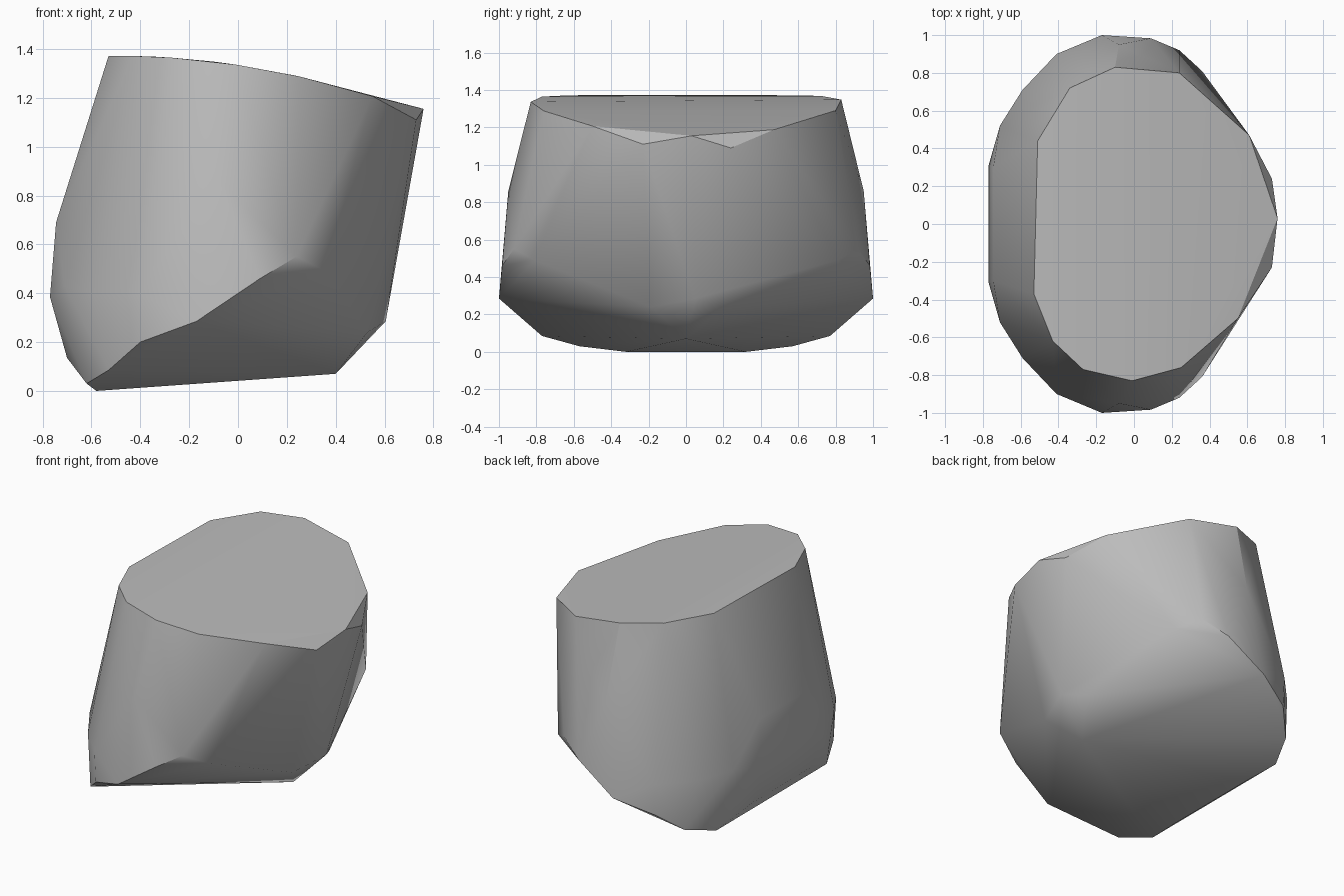
import bpy
import bmesh
import math

default_cube = bpy.data.objects.get("Cube")
if default_cube:
    bpy.data.objects.remove(default_cube, do_unlink=True)


def make_material(name, colour):
    material = bpy.data.materials.new(name)
    material.use_nodes = True
    material.diffuse_color = colour
    material.node_tree.nodes["Principled BSDF"].inputs["Base Color"].default_value = colour
    return material


def mirrored(points):
    """Return the points together with their copies across the y = 0 plane."""
    return points + [(x, -y, z) for x, y, z in points]


def crown_height(x):
    """Gently arched slope of the top face, falling towards +x."""
    return 1.335 - 0.15 * x - 0.15 * x * x


def build_hull(name, points, material, sharp_angle):
    """Wrap the points in a convex skin with smooth sides and sharp creases."""
    mesh = bpy.data.meshes.new(name)
    bm = bmesh.new()
    for point in points:
        bm.verts.new(point)
    result = bmesh.ops.convex_hull(bm, input=list(bm.verts))
    unused = {item for item in result["geom_interior"] + result["geom_unused"]
              if isinstance(item, bmesh.types.BMVert)}
    bmesh.ops.delete(bm, geom=list(unused), context="VERTS")
    bmesh.ops.recalc_face_normals(bm, faces=list(bm.faces))
    bm.to_mesh(mesh)
    bm.free()
    mesh.materials.append(material)
    rock = bpy.data.objects.new(name, mesh)
    bpy.context.collection.objects.link(rock)
    bpy.ops.object.select_all(action="DESELECT")
    rock.select_set(True)
    bpy.context.view_layer.objects.active = rock
    bpy.ops.object.shade_smooth_by_angle(angle=math.radians(sharp_angle))
    return rock


# Sloping top rim
rim_outline = [(0.55, -0.5), (0.25, -0.76), (-0.01, -0.83), (-0.27, -0.77),
               (-0.43, -0.62), (-0.53, -0.37), (-0.51, 0.44), (-0.34, 0.72),
               (-0.1, 0.83), (0.24, 0.8), (0.61, 0.47)]
top_rim = [(x, y, crown_height(x)) for x, y in rim_outline]
top_rim += [(0.76, 0.03, 1.155), (0.73, -0.23, 1.11), (0.73, 0.24, 1.09)]

# Bulging sides
waist = mirrored([(-0.745, 0.3, 0.69), (-0.77, 0.31, 0.385), (-0.71, 0.52, 0.43),
                  (-0.59, 0.71, 0.4), (-0.41, 0.9, 0.4), (-0.08, 0.95, 0.86),
                  (0.09, 0.983, 0.46)])

# Lower crease between the sides and the underside
crease = mirrored([(-0.17, 1, 0.285), (-0.4, 0.9, 0.2), (0.24, 0.92, 0.55),
                   (0.36, 0.81, 0.49), (0.53, 0.19, 0.24)])
crease.append((0.605, 0.05, 0.285))

# Underside, gathered to one low point
underside = mirrored([(-0.58, 0.32, 0), (-0.62, 0.57, 0.03),
                      (-0.53, 0.77, 0.085), (-0.7, 0.3, 0.135)])
underside.append((0.4, 0, 0.07))

stone_grey = make_material("stone grey", (0.5, 0.5, 0.5, 1))
build_hull("rock", top_rim + waist + crease + underside, stone_grey, 30)
